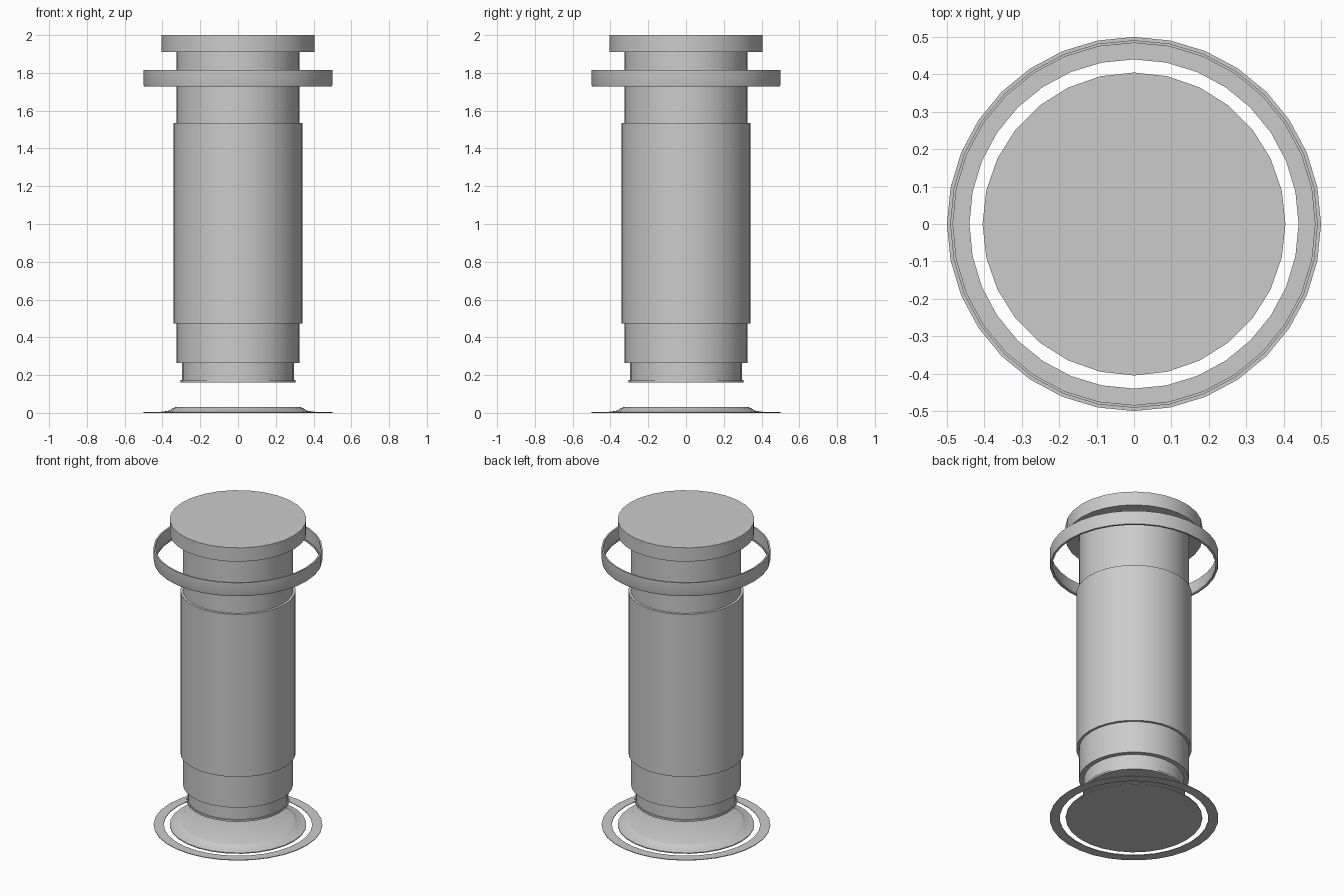
import bpy
import math

cube = bpy.data.objects.get("Cube")
if cube:
    bpy.data.objects.remove(cube, do_unlink=True)

grey = bpy.data.materials.new("plain grey")
grey.use_nodes = True
COLOUR = (0.6, 0.6, 0.6, 1)
grey.diffuse_color = COLOUR
grey.node_tree.nodes["Principled BSDF"].inputs["Base Color"].default_value = COLOUR


def lathe(name, profile, sides, closed=False):
    """Revolve (radius, height) points; open profiles get flat end caps."""
    verts, faces = [], []
    for r, z in profile:
        for i in range(sides):
            a = math.tau * i / sides
            verts.append((r * math.cos(a), r * math.sin(a), z))
    rows = len(profile)
    for k in range(rows if closed else rows - 1):
        low, high = k * sides, (k + 1) % rows * sides
        for i in range(sides):
            j = (i + 1) % sides
            faces.append((low + i, low + j, high + j, high + i))
    if not closed:
        faces.append(tuple(reversed(range(sides))))
        faces.append(tuple(range((rows - 1) * sides, rows * sides)))
    mesh = bpy.data.meshes.new(name)
    mesh.from_pydata(verts, [], faces)
    mesh.materials.append(grey)
    obj = bpy.data.objects.new(name, mesh)
    bpy.context.collection.objects.link(obj)
    bpy.ops.object.select_all(action="DESELECT")
    obj.select_set(True)
    bpy.context.view_layer.objects.active = obj
    bpy.ops.object.shade_smooth_by_angle(angle=math.radians(30))
    return obj


# Base: flat outer ring and stepped disc
lathe("ground_ring", [(0.44, 0), (0.5, 0), (0.5, 0.004), (0.44, 0.004)], 32, True)
lathe("base_disc", [(0.405, 0), (0.405, 0.006), (0.365, 0.012),
                    (0.345, 0.025), (0.333, 0.03)], 28)

# Column: foot flange, foot, sleeve and neck
lathe("foot_flange", [(0.304, 0.162), (0.304, 0.174)], 32)
lathe("foot", [(0.297, 0.17), (0.297, 0.265)], 32)
lathe("inner_column", [(0.326, 0.265), (0.326, 1.91)], 32)
lathe("sleeve", [(0.342, 0.473), (0.342, 1.535)], 32)

# Floating collar with a small inner lip, and the top cap
lathe("collar", [(0.484, 1.727), (0.497, 1.727), (0.5, 1.736), (0.5, 1.815),
                 (0.49, 1.815), (0.49, 1.736), (0.484, 1.736)], 32, True)
lathe("top_cap", [(0.405, 1.91), (0.405, 2.0)], 28)
